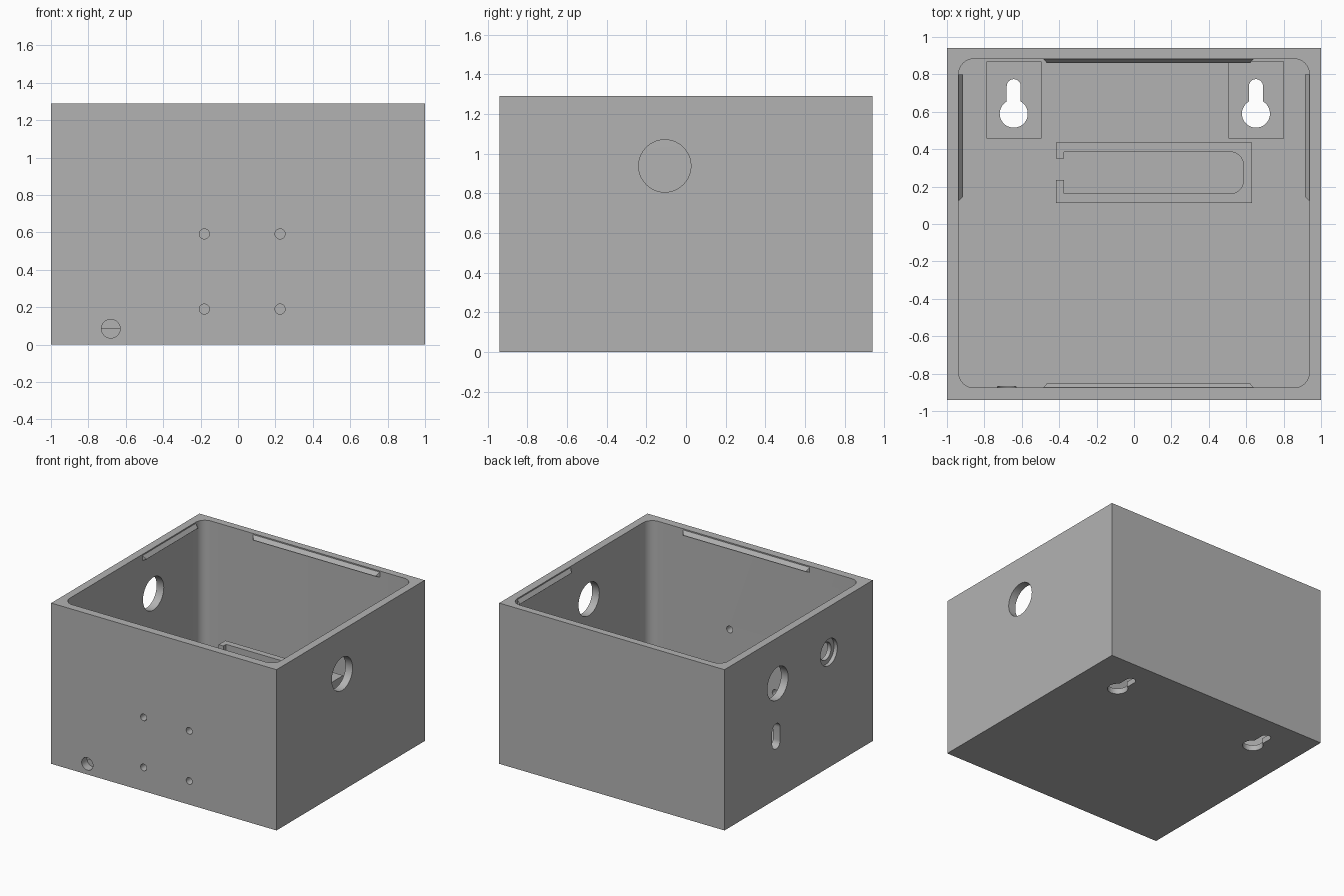
import bpy, bmesh
from math import sin, cos, pi, radians
from mathutils import Vector

cube = bpy.data.objects.get("Cube")
if cube:
    bpy.data.objects.remove(cube, do_unlink=True)

grey = bpy.data.materials.new("mid grey")
grey.use_nodes = True
colour = (0.45, 0.45, 0.45, 1)
grey.diffuse_color = colour
for node in grey.node_tree.nodes:
    if node.type == 'BSDF_PRINCIPLED':
        node.inputs["Base Color"].default_value = colour


def add_object(name, bm):
    bmesh.ops.recalc_face_normals(bm, faces=bm.faces)
    mesh = bpy.data.meshes.new(name)
    bm.to_mesh(mesh)
    bm.free()
    mesh.materials.append(grey)
    obj = bpy.data.objects.new(name, mesh)
    bpy.context.collection.objects.link(obj)
    return obj


# Flat outlines
def arc(cx, cy, r, start, end, steps):
    return [(cx + r * cos(radians(start + (end - start) * i / steps)),
             cy + r * sin(radians(start + (end - start) * i / steps)))
            for i in range(steps + 1)]


def circle(cx, cy, r, steps=40):
    return arc(cx, cy, r, 0, 360, steps)[:-1]


def rect(x0, x1, y0, y1, r_left=0, r_right=0):
    corners = [(x1, y1, -1, -1, r_right), (x0, y1, 1, -1, r_left),
               (x0, y0, 1, 1, r_left), (x1, y0, -1, 1, r_right)]
    pts = []
    for i, (x, y, sx, sy, r) in enumerate(corners):
        pts += arc(x + sx * r, y + sy * r, r, 90 * i, 90 * i + 90, 8) if r else [(x, y)]
    return pts


def capsule(cx, cy, r, half):
    return arc(cx, cy + half, r, 0, 180, 14) + arc(cx, cy - half, r, 180, 360, 14)


def keyhole(cx):
    return arc(cx, 0.59, 0.075, 120, 420, 32) + arc(cx, 0.737, 0.0375, 0, 180, 12)


# Extrude an outline along one axis
def prism(name, pts, axis, lo, hi):
    place = {'X': lambda a, b, d: (d, a, b),
             'Y': lambda a, b, d: (a, d, b),
             'Z': lambda a, b, d: (a, b, d)}[axis]
    bm = bmesh.new()
    low = [bm.verts.new(place(a, b, lo)) for a, b in pts]
    high = [bm.verts.new(place(a, b, hi)) for a, b in pts]
    bm.faces.new(low)
    bm.faces.new(high)
    for i in range(len(pts)):
        j = (i + 1) % len(pts)
        bm.faces.new((low[i], low[j], high[j], high[i]))
    return add_object(name, bm)


def activate(obj):
    bpy.ops.object.select_all(action='DESELECT')
    obj.select_set(True)
    bpy.context.view_layer.objects.active = obj


def cut(target, pts, axis, lo, hi):
    cutter = prism("cutter", pts, axis, lo, hi)
    cutter.hide_render = True
    mod = target.modifiers.new("cut", 'BOOLEAN')
    mod.operation = 'DIFFERENCE'
    mod.solver = 'EXACT'
    mod.object = cutter
    activate(target)
    bpy.ops.object.modifier_apply(modifier=mod.name)
    bpy.data.objects.remove(cutter, do_unlink=True)


FLOOR, TOP = 0.085, 1.29

# Open case with rounded cavity
case = prism("case", rect(-1, 1, -0.94, 0.94), 'Z', 0, TOP)
cut(case, rect(-0.937, 0.937, -0.875, 0.883, 0.08, 0.08), 'Z', FLOOR, 1.5)

# Wall-hanging keyholes in shallow floor recesses
for x in (-0.643, 0.652):
    cut(case, rect(x - 0.144, x + 0.146, 0.457, 0.87), 'Z', 0.045, 0.3)
    cut(case, keyhole(x), 'Z', -0.1, 0.2)

# Front screw holes and cable hole
for x in (-0.18, 0.225):
    for z in (0.19, 0.592):
        cut(case, circle(x, z, 0.027, 24), 'Y', -1.1, -0.8)
cut(case, circle(-0.68, 0.085, 0.05), 'Y', -1.1, -0.87)

# Side wall openings
cut(case, circle(-0.107, 0.938, 0.132), 'X', 0.85, 1.1)
cut(case, circle(0.265, 0.922, 0.132), 'X', -1.1, -0.85)
cut(case, circle(-0.384, 0.924, 0.107), 'X', -1.1, -0.97)
cut(case, circle(-0.384, 0.924, 0.07), 'X', -1.1, -0.85)
cut(case, capsule(0.285, 0.505, 0.05, 0.052), 'X', -1.1, -0.85)

# Upright holder with a slit in one end
holder = prism("holder", rect(-0.417, 0.63, 0.112, 0.435), 'Z', FLOOR - 0.01, 0.62)
cut(holder, rect(-0.375, 0.585, 0.162, 0.385, 0, 0.07), 'Z', FLOOR, 0.8)
cut(holder, rect(-0.5, -0.36, 0.235, 0.35), 'Z', FLOOR, 0.8)


# Lid catches: wedge ridges under the rim
def ridge(name, wall, inward, along, start, end, taper_end=0.025):
    wall, inward, along = Vector(wall), Vector(inward), Vector(along)
    bm = bmesh.new()
    for depth, z, t0, t1 in ((-0.005, 1.287, 0, 0), (-0.005, 1.238, 0, 0),
                             (0.023, 1.25, 0.025, taper_end)):
        for t in (start + t0, end - t1):
            bm.verts.new(wall + inward * depth + along * t + Vector((0, 0, z)))
    bmesh.ops.convex_hull(bm, input=bm.verts)
    return add_object(name, bm)


catches = [
    ridge("back_catch", (0, 0.883, 0), (0, -1, 0), (1, 0, 0), -0.49, 0.645),
    ridge("front_catch", (0, -0.875, 0), (0, 1, 0), (1, 0, 0), -0.49, 0.645),
    ridge("right_catch", (-0.937, 0, 0), (1, 0, 0), (0, 1, 0), 0.12, 0.8, 0),
    ridge("left_catch", (0.937, 0, 0), (-1, 0, 0), (0, 1, 0), 0.12, 0.8, 0),
]

for obj in [case, holder] + catches:
    activate(obj)
    bpy.ops.object.shade_smooth_by_angle(angle=radians(30))
